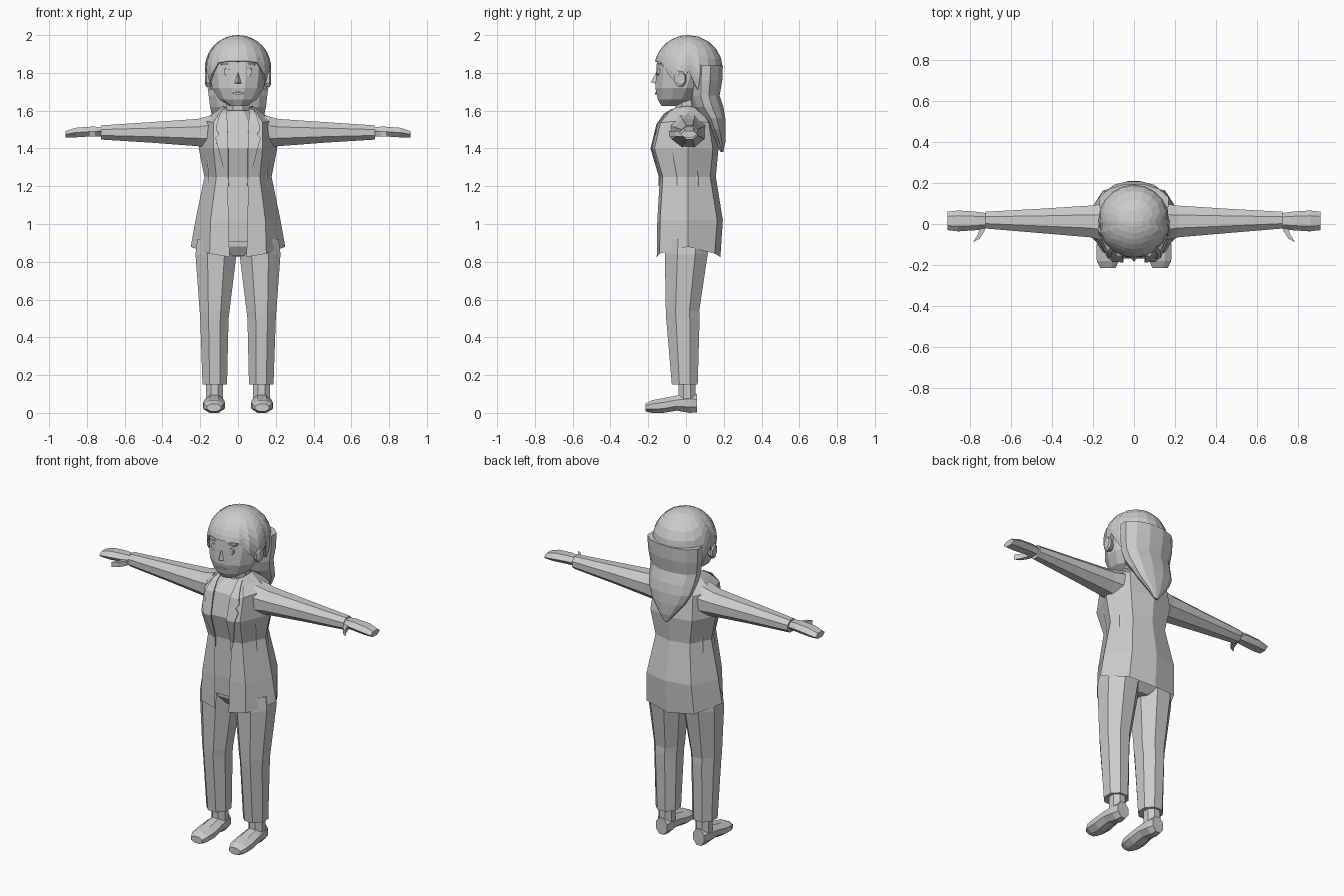
import bpy, math
from mathutils import Vector
import bmesh


def make(name, verts, faces, mirror=False, thick=0):
    me = bpy.data.meshes.new(name)
    me.from_pydata(verts, [], faces)
    bm = bmesh.new()
    bm.from_mesh(me)
    bmesh.ops.remove_doubles(bm, verts=bm.verts, dist=1e-5)
    bmesh.ops.recalc_face_normals(bm, faces=bm.faces)
    bm.to_mesh(me)
    bm.free()
    ob = bpy.data.objects.new(name, me)
    bpy.context.collection.objects.link(ob)
    if mirror:
        ob.modifiers.new("mirror", 'MIRROR')
    if thick:
        m = ob.modifiers.new("thick", 'SOLIDIFY')
        m.thickness = thick
    return ob


def ring(axis, pos, u, v, n=8, off=0.5):
    """n-gon filling the box u=(min,max), v=(min,max) across an axis."""
    cu, cv = (u[0] + u[1]) / 2, (v[0] + v[1]) / 2
    ru, rv = (u[1] - u[0]) / 2, (v[1] - v[0]) / 2
    k = 1 / math.cos(math.pi / n) if off else 1
    out = []
    for i in range(n):
        a = math.tau * (i + off) / n
        p, q = cu + ru * k * math.cos(a), cv + rv * k * math.sin(a)
        out.append({'x': (pos, p, q), 'y': (p, pos, q), 'z': (p, q, pos)}[axis])
    return out


def loft(name, rings, closed=True, mirror=False, thick=0):
    n = len(rings[0])
    verts = [p for r in rings for p in r]
    faces = []
    for i in range(len(rings) - 1):
        for j in range(n if closed else n - 1):
            k = (j + 1) % n
            faces.append((i * n + j, i * n + k, i * n + n + k, i * n + n + j))
    if closed:
        faces += [tuple(range(n)), tuple(range(len(verts) - n, len(verts)))]
    return make(name, verts, faces, mirror, thick)


def tube(name, axis, rows, n=8, off=0.5, mirror=False):
    return loft(name, [ring(axis, p, (a, b), (c, d), n, off) for p, a, b, c, d in rows], mirror=mirror)


# Head, neck and ears
tube("head", 'z', [(1.625, -.045, .045, -.13, -.04), (1.66, -.10, .10, -.15, .05),
                   (1.72, -.137, .137, -.162, .10), (1.80, -.15, .15, -.158, .13),
                   (1.88, -.15, .15, -.152, .14), (1.95, -.10, .10, -.10, .10)], 12)
tube("neck", 'z', [(1.52, -.075, .075, -.06, .08), (1.60, -.062, .062, -.055, .065),
                   (1.70, -.06, .06, -.06, .06)])
tube("ear", 'x', [(.13, -.05, -.01, 1.735, 1.80), (.166, -.06, .0, 1.725, 1.81),
                  (.176, -.045, -.005, 1.74, 1.80)], mirror=True)

# Face details
make("nose", [(0, -.15, 1.82), (.022, -.155, 1.742), (-.022, -.155, 1.742), (0, -.186, 1.75)],
     [(0, 1, 3), (0, 3, 2), (1, 2, 3), (0, 2, 1)])
tube("eye", 'y', [(-.13, .04, .075, 1.785, 1.828), (-.154, .042, .073, 1.787, 1.825)], 8, mirror=True)
tube("eyebrow", 'y', [(-.12, .035, .09, 1.84, 1.85), (-.156, .035, .085, 1.842, 1.85)], 4, mirror=True)
tube("mouth", 'y', [(-.13, -.035, .035, 1.684, 1.70), (-.164, -.03, .03, 1.686, 1.698)], 6, 0)

# Hair cap: dome whose lower edge follows the fringe, temples and ears
edge = [1.862, 1.862, 1.855, 1.79, 1.725, 1.81, 1.71, 1.68, 1.68, 1.68, 1.68]
rows = []
for i in range(9):
    row = []
    for j in range(20):
        zb = edge[min(j, 20 - j)]
        t = math.acos((zb - 1.825) / .176) * i / 8
        r = math.sin(t) if t < math.pi / 2 else math.sin(t) ** 0.5
        a = math.tau * j / 20
        row.append((.176 * r * math.sin(a), .013 - .181 * r * math.cos(a), 1.825 + .175 * math.cos(t)))
    rows.append(row + row[:1])
loft("hair_cap", rows, closed=False, thick=.02)

# Long hair falling down the back
tube("back_hair", 'z', [(1.84, -.168, .168, .02, .195), (1.76, -.166, .166, .015, .192),
                        (1.68, -.155, .155, .02, .178), (1.62, -.148, .148, .035, .198),
                        (1.56, -.135, .135, .085, .208), (1.50, -.105, .105, .12, .21),
                        (1.43, -.05, .05, .16, .208), (1.38, -.012, .012, .183, .197)], 12)

# Jacket: open-fronted shell, half of it mirrored
# z middle, z front/back, opening x, front y, corner x, side x, back corner x, back y
jacket = [(.88, .825, .045, -.155, .15, .25, .16, .182),
          (1.02, 1.02, .05, -.152, .145, .225, .15, .195),
          (1.25, 1.25, .055, -.138, .115, .178, .115, .158),
          (1.40, 1.40, .055, -.182, .13, .208, .14, .172),
          (1.55, 1.53, .055, -.15, .13, .195, .13, .15),
          (1.585, 1.585, .06, -.11, .10, .13, .09, .12),
          (1.625, 1.61, .055, -.07, .07, .08, .06, .085)]
loft("jacket", [[(e, f, zf), (c, f + .015, (zf * 2 + zm) / 3), (s, .01, zm),
                 (b, k - .03, (zf * 2 + zm) / 3), (0, k, zf)]
                for zm, zf, e, f, c, s, b, k in jacket], closed=False, mirror=True)


def front_y(z):
    for a, b in zip(jacket, jacket[1:]):
        if a[1] <= z <= b[1]:
            return a[3] + (b[3] - a[3]) * (z - a[1]) / (b[1] - a[1])
    return -.07


# Lapels lying on the jacket front, each strip follows the chest curve
strip = [(1.2, .05, .056), (1.25, .052, .066), (1.40, .052, .105), (1.455, .053, .12),
         (1.475, .054, .10), (1.50, .055, .118), (1.53, .056, .112), (1.585, .06, .095), (1.61, .062, .08)]
loft("lapel", [[(a, front_y(z) - .006, z), (b, front_y(z) - .003, z)] for z, a, b in strip],
     closed=False, mirror=True, thick=.006)

# Shirt and hips inside the jacket
tube("shirt", 'z', [(.905, -.17, .17, -.125, .14), (1.02, -.18, .18, -.13, .16),
                    (1.25, -.155, .155, -.125, .14), (1.40, -.17, .17, -.168, .15),
                    (1.53, -.14, .14, -.138, .12), (1.60, -.07, .07, -.075, .08)])
tube("hips", 'z', [(.83, -.06, .06, -.07, .08), (.88, -.20, .20, -.105, .12), (.96, -.19, .19, -.11, .14)])

# Sleeves, hands and thumbs
tube("sleeve", 'x', [(.14, -.085, .10, 1.40, 1.575), (.215, -.065, .09, 1.412, 1.556),
                     (.45, -.045, .075, 1.43, 1.54), (.725, -.022, .06, 1.447, 1.522)], mirror=True)
tube("hand", 'x', [(.70, -.018, .05, 1.46, 1.515), (.77, -.03, .06, 1.46, 1.52),
                   (.86, -.036, .066, 1.455, 1.513), (.912, -.03, .06, 1.456, 1.495)], 6, 0, mirror=True)
loft("thumb", [[(x - .016, y + .012, 1.462), (x + .016, y - .004, 1.462),
                (x + .016, y - .004, 1.492), (x - .016, y + .012, 1.492)]
               for x, y in ((.735, -.01), (.748, -.048), (.772, -.085))], mirror=True)

# Trouser legs
tube("trouser_leg", 'z', [(.15, .058, .188, -.075, .062), (.50, .05, .20, -.105, .072),
                          (.54, .045, .203, -.107, .07), (.84, .008, .225, -.112, .115),
                          (.92, .0, .215, -.11, .125)], mirror=True)

# Ankles and shoes
tube("ankle", 'z', [(.03, .08, .17, -.04, .052), (.18, .08, .168, -.038, .05)], mirror=True)
tube("shoe", 'y', [(.057, .088, .162, .003, .10), (.02, .078, .172, 0, .105),
                   (-.05, .074, .178, .012, .092), (-.12, .07, .184, .0, .078),
                   (-.18, .075, .182, .0, .067), (-.215, .09, .165, .008, .048)], mirror=True)
